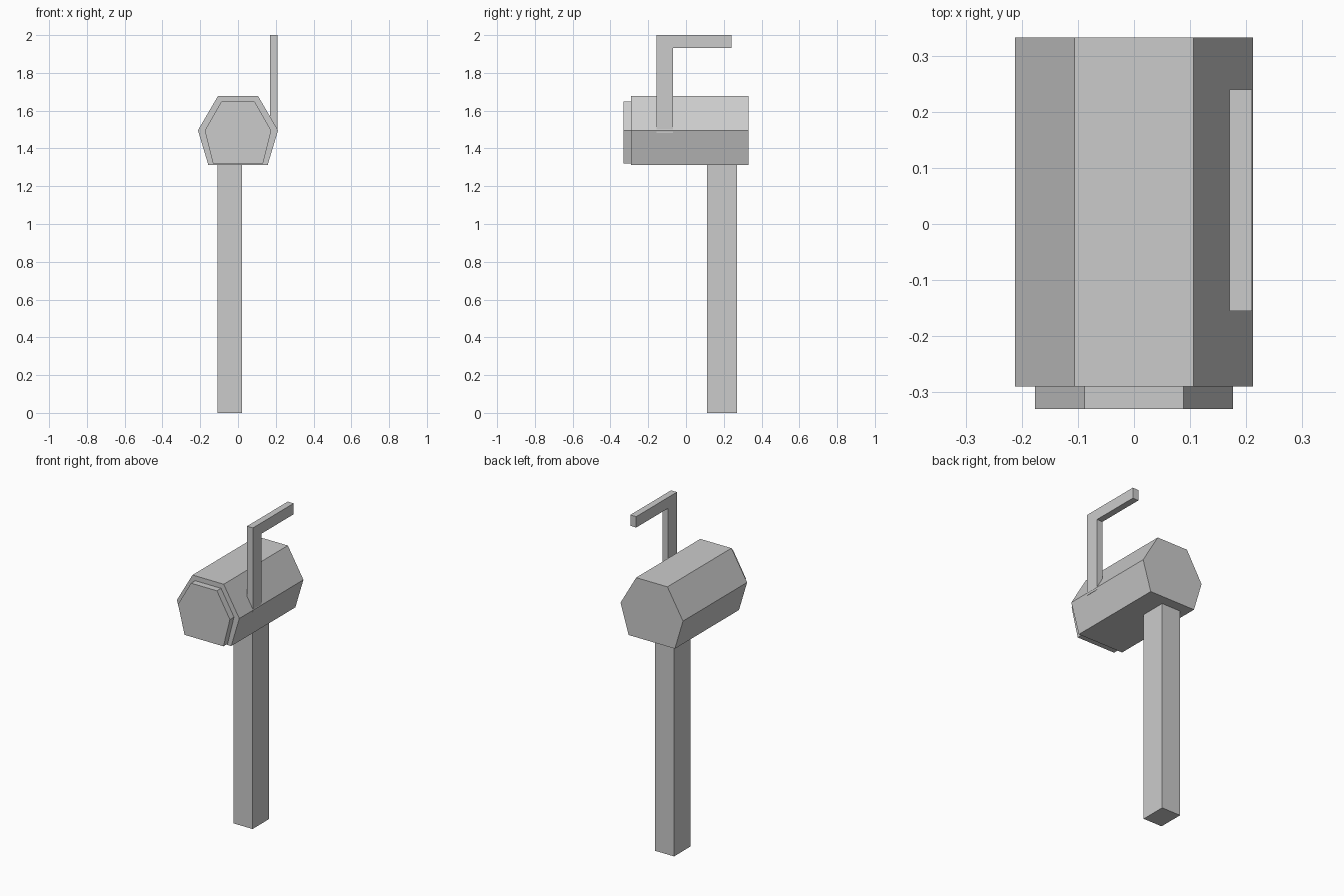
import bpy, bmesh

if "Cube" in bpy.data.objects:
    bpy.data.objects.remove(bpy.data.objects["Cube"])


def prism(name, pts, axis, lo, hi):
    """Extrude a 2D profile along x (pts are y,z), y (pts are x,z) or z (pts are x,y)."""
    place = {'x': lambda a, b, d: (d, a, b),
             'y': lambda a, b, d: (a, d, b),
             'z': lambda a, b, d: (a, b, d)}[axis]
    bm = bmesh.new()
    rings = [[bm.verts.new(place(a, b, d)) for a, b in pts] for d in (lo, hi)]
    for ring in rings:
        bm.faces.new(ring)
    n = len(pts)
    for i in range(n):
        j = (i + 1) % n
        bm.faces.new((rings[0][i], rings[0][j], rings[1][j], rings[1][i]))
    bmesh.ops.recalc_face_normals(bm, faces=bm.faces)
    mesh = bpy.data.meshes.new(name)
    bm.to_mesh(mesh)
    bm.free()
    ob = bpy.data.objects.new(name, mesh)
    bpy.context.collection.objects.link(ob)
    return ob


def mirrored(half):
    """Close a right-hand half profile across x = 0."""
    return half + [(-x, z) for x, z in reversed(half)]


# Six-sided box and its smaller front door
prism("mailbox_body", mirrored([(0.157, 1.312), (0.212, 1.496), (0.106, 1.678)]), 'y', -0.29, 0.332)
prism("mailbox_door", mirrored([(0.132, 1.319), (0.176, 1.495), (0.088, 1.648)]), 'y', -0.33, -0.29)

# Square post under the rear of the box
prism("post", [(-0.108, 0.11), (0.022, 0.11), (0.022, 0.27), (-0.108, 0.27)], 'z', 0, 1.312)

# Raised L-shaped flag on the right side
prism("flag", [(-0.155, 1.483), (-0.07, 1.483), (-0.07, 1.933), (0.24, 1.933),
               (0.24, 2.0), (-0.155, 2.0)], 'x', 0.17, 0.21)
